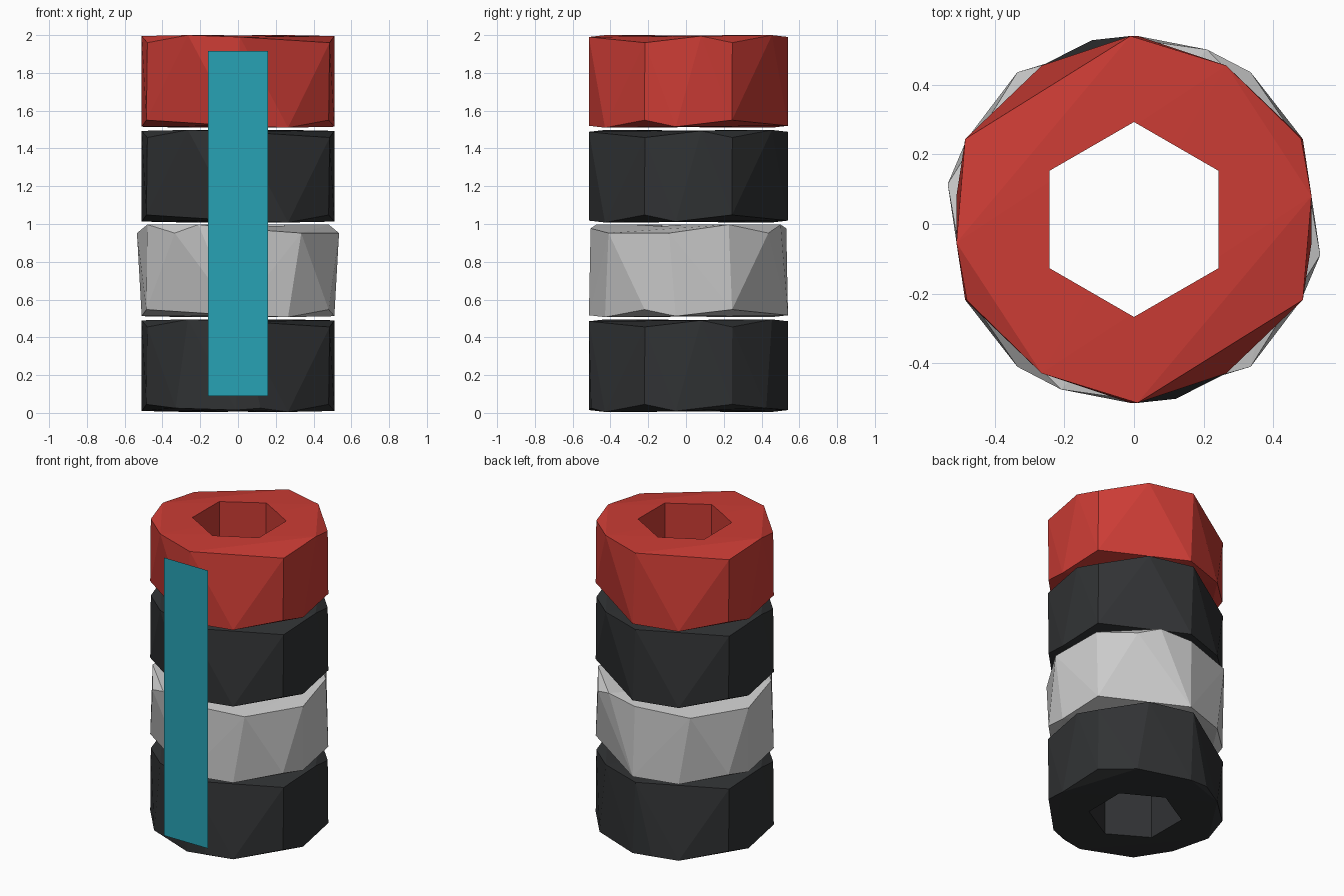
import bpy, bmesh, math
from mathutils import Vector

if "Cube" in bpy.data.objects:
    bpy.data.objects.remove(bpy.data.objects["Cube"])

CY = 0.013  # centre of the tyres in y


def material(name, col):
    m = bpy.data.materials.new(name)
    m.diffuse_color = (*col, 1)
    m.use_nodes = True
    m.node_tree.nodes["Principled BSDF"].inputs["Base Color"].default_value = m.diffuse_color
    return m


def half_turn(pts):
    # repeat half a ring on the opposite side
    return pts + [(-x, 2 * CY - y, z) for x, y, z in pts]


# half rings: x, y, inset from the rim plane
RING = half_turn([(-0.01, 0.54, 0.01), (0.265, 0.455, 0.0), (0.48, 0.245, 0.04),
                  (0.51, 0.08, 0.005), (0.485, -0.218, 0.04)])
WIDE = half_turn([(-0.535, 0.115, 0.045), (-0.48, -0.20, 0.0), (-0.335, -0.41, 0.045),
                  (-0.21, -0.475, 0.0), (0.0, -0.505, 0.02), (0.335, -0.41, 0.045)])
MIRROR = [(-x, y, i) for x, y, i in RING]
FOOT = MIRROR + half_turn([(-0.12, 0.528, 0.02), (0.33, 0.425, 0.02)])


def tyre(name, base, top, bottom, mat, height=0.49):
    # faceted outer body
    bm = bmesh.new()
    for x, y, i in top:
        bm.verts.new((x, y, base + height - i))
    for x, y, i in bottom:
        bm.verts.new((x, y, base + i))
    res = bmesh.ops.convex_hull(bm, input=bm.verts)
    junk = {v for v in res["geom_interior"] if isinstance(v, bmesh.types.BMVert)}
    bmesh.ops.delete(bm, geom=list(junk), context='VERTS')
    bmesh.ops.recalc_face_normals(bm, faces=bm.faces)
    me = bpy.data.meshes.new(name)
    bm.to_mesh(me)
    bm.free()
    me.materials.append(mat)
    ob = bpy.data.objects.new(name, me)
    bpy.context.collection.objects.link(ob)
    # six-sided centre hole
    mod = ob.modifiers.new("hole", 'BOOLEAN')
    mod.operation = 'DIFFERENCE'
    mod.solver = 'EXACT'
    mod.object = cutter
    return ob


# hexagonal cutter through the whole stack
bm = bmesh.new()
hexagon = [(0.28 * math.cos(math.radians(90 + 60 * k)),
            CY + 0.28 * math.sin(math.radians(90 + 60 * k))) for k in range(6)]
face = bm.faces.new([bm.verts.new((x, y, -0.5)) for x, y in hexagon])
ext = bmesh.ops.extrude_face_region(bm, geom=[face])
bmesh.ops.translate(bm, vec=Vector((0, 0, 3)),
                    verts=[g for g in ext["geom"] if isinstance(g, bmesh.types.BMVert)])
bmesh.ops.recalc_face_normals(bm, faces=bm.faces)
cme = bpy.data.meshes.new("hole_cutter")
bm.to_mesh(cme)
bm.free()
cutter = bpy.data.objects.new("hole_cutter", cme)
bpy.context.collection.objects.link(cutter)

# four stacked tyres
black = material("black_rubber", (0.03, 0.032, 0.034))
white = material("white_paint", (0.75, 0.75, 0.72))
red = material("red_paint", (0.6, 0.045, 0.035))
tyres = [tyre("bottom_tyre", 0.005, RING, FOOT, black),
         tyre("white_tyre", 0.507, WIDE, MIRROR, white),
         tyre("upper_black_tyre", 1.008, RING, MIRROR, black),
         tyre("top_red_tyre", 1.51, RING, MIRROR, red)]

# bake the holes and drop the cutter
dg = bpy.context.evaluated_depsgraph_get()
baked = [bpy.data.meshes.new_from_object(t.evaluated_get(dg)) for t in tyres]
for t, me in zip(tyres, baked):
    t.modifiers.clear()
    t.data = me
bpy.data.objects.remove(cutter)

# flat banner strip on the front
me = bpy.data.meshes.new("front_banner")
me.from_pydata([(-0.16, -0.54, 0.09), (0.16, -0.54, 0.09),
                (0.16, -0.54, 1.915), (-0.16, -0.54, 1.915)], [], [(0, 1, 2, 3)])
me.materials.append(material("teal", (0.02, 0.36, 0.46)))
bpy.context.collection.objects.link(bpy.data.objects.new("front_banner", me))
